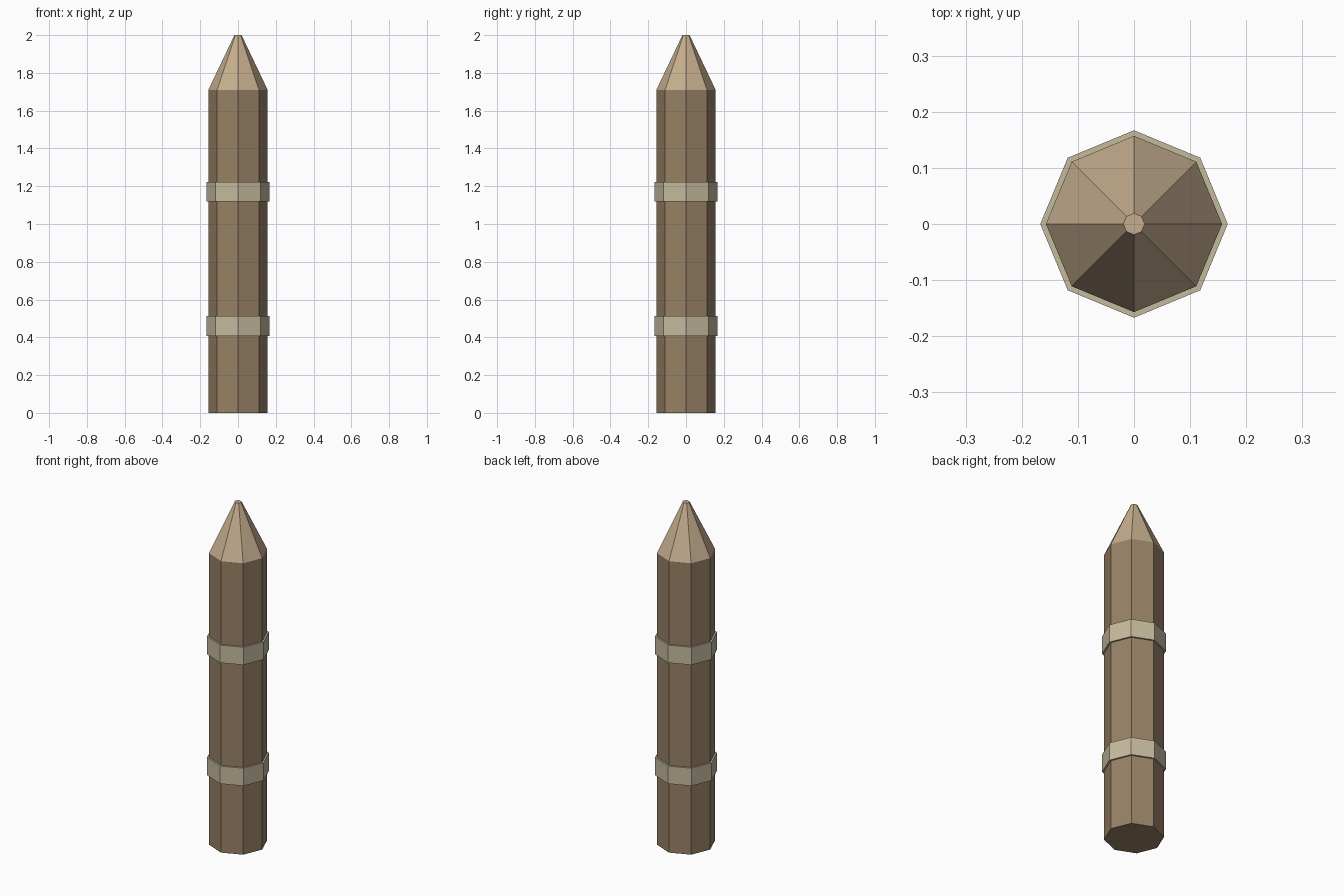
import bpy
import math

if "Cube" in bpy.data.objects:
    bpy.data.objects.remove(bpy.data.objects["Cube"])

SIDES = 8


def material(name, rgb):
    mat = bpy.data.materials.new(name)
    mat.diffuse_color = (*rgb, 1.0)
    mat.use_nodes = True
    mat.node_tree.nodes["Principled BSDF"].inputs["Base Color"].default_value = mat.diffuse_color
    return mat


def prism(name, r_bottom, r_top, z0, z1, mat):
    """Flat-sided frustum with its corners on the x and y axes."""
    bpy.ops.mesh.primitive_cone_add(
        vertices=SIDES, radius1=r_bottom, radius2=r_top,
        depth=z1 - z0, location=(0, 0, (z0 + z1) / 2))
    obj = bpy.context.object
    obj.name = name
    obj.data.materials.append(mat)
    return obj


wood = material("wood", (0.31, 0.22, 0.13))
cut_wood = material("cut_wood", (0.56, 0.42, 0.27))
rope = material("rope", (0.56, 0.49, 0.34))

# Post shaft and sharpened point
prism("shaft", 0.157, 0.157, 0.0, 1.71, wood)
prism("point", 0.157, 0.019, 1.71, 2.0, cut_wood)

# Two bands around the shaft
for name, z in (("lower_band", 0.46), ("upper_band", 1.17)):
    prism(name, 0.167, 0.167, z - 0.052, z + 0.052, rope)
